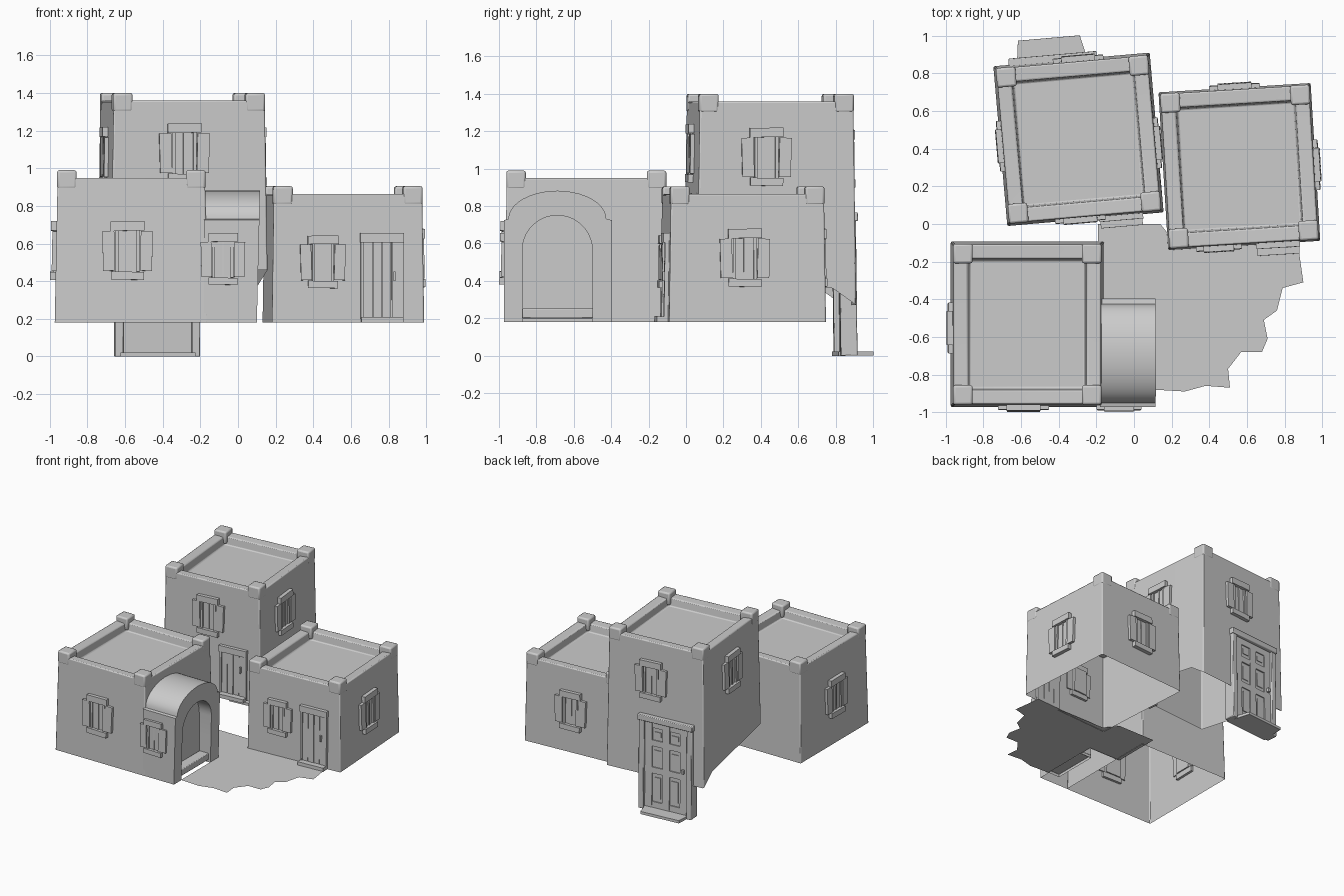
import bpy, bmesh, math
from mathutils import Matrix, Vector

cube = bpy.data.objects.get("Cube")
if cube:
    bpy.data.objects.remove(cube, do_unlink=True)

clay = bpy.data.materials.new("plain_grey")
clay.use_nodes = True
clay.diffuse_color = (0.6, 0.6, 0.6, 1)
clay.node_tree.nodes["Principled BSDF"].inputs["Base Color"].default_value = (0.6, 0.6, 0.6, 1)

GROUND = 0.18
SIDES = {"front": 0, "right": 90, "back": 180, "left": 270}


def finish(name, bm, matrix=None, bevel=0):
    bmesh.ops.recalc_face_normals(bm, faces=bm.faces)
    mesh = bpy.data.meshes.new(name)
    bm.to_mesh(mesh)
    bm.free()
    mesh.materials.append(clay)
    ob = bpy.data.objects.new(name, mesh)
    bpy.context.collection.objects.link(ob)
    if matrix:
        ob.matrix_world = matrix
    if bevel:
        mod = ob.modifiers.new("soft_edges", "BEVEL")
        mod.width, mod.segments, mod.limit_method = bevel, 2, "ANGLE"
    bpy.ops.object.select_all(action="DESELECT")
    ob.select_set(True)
    bpy.context.view_layer.objects.active = ob
    bpy.ops.object.shade_smooth_by_angle(angle=math.radians(30))
    return ob


def box(bm, x0, x1, y0, y1, z0, z1, tilt=0):
    centre = Vector((x0 + x1, y0 + y1, z0 + z1)) / 2
    m = (Matrix.Translation(centre) @ Matrix.Rotation(math.radians(tilt), 4, "Y")
         @ Matrix.Diagonal((x1 - x0, y1 - y0, z1 - z0, 1)))
    bmesh.ops.create_cube(bm, size=1, matrix=m)


def strip(bm, a, b, closed=True):
    n = len(a)
    for i in range(n if closed else n - 1):
        j = (i + 1) % n
        bm.faces.new((a[i], a[j], b[j], b[i]))


class House:
    """Open-bottomed block with sloping walls, parapet, corner posts and flat roof."""

    def __init__(self, name, cx, cy, hx, hy, angle, top, taper, foot=None):
        self.name, self.hx, self.hy, self.taper = name, hx, hy, taper
        self.matrix = Matrix.Translation((cx, cy, 0)) @ Matrix.Rotation(math.radians(angle), 4, "Z")
        foot = foot or (lambda v: GROUND)
        bend = 0.3
        bm = bmesh.new()

        def ring(inset, z):
            x, y = hx - inset, hy - inset
            pts = [(-x, -y), (x, -y), (x, bend), (x, y), (-x, y), (-x, bend)]
            return [bm.verts.new((px, py, z if z else foot(py))) for px, py in pts]

        lean = taper * (top - GROUND)
        rings = [ring(0, None), ring(lean, top), ring(lean + 0.075, top - 0.005),
                 ring(lean + 0.085, top - 0.07)]
        for a, b in zip(rings, rings[1:]):
            strip(bm, a, b)
        bm.faces.new(rings[-1])
        finish(name + "_walls", bm, self.matrix, 0.008)

        # corner posts
        bm = bmesh.new()
        for sx in (-1, 1):
            for sy in (-1, 1):
                px, py = sx * (hx - lean - 0.049), sy * (hy - lean - 0.049)
                box(bm, px - 0.052, px + 0.052, py - 0.052, py + 0.052, top - 0.06, top + 0.04)
        finish(name + "_corner_posts", bm, self.matrix, 0.012)

    def frame(self, side, u, z):
        half = self.hy if side in ("front", "back") else self.hx
        out = half - self.taper * (z - GROUND)
        return (self.matrix @ Matrix.Rotation(math.radians(SIDES[side]), 4, "Z")
                @ Matrix.Translation((u, -out, z)) @ Matrix.Rotation(-math.atan(self.taper), 4, "X"))

    def window(self, side, u, z, s=1.0):
        bm = bmesh.new()
        box(bm, -0.068, 0.068, -0.004, 0.03, -0.11, 0.11)                 # pane
        for k in (-1, 1):
            box(bm, k * 0.1 - 0.032, k * 0.1 + 0.032, -0.022, 0.01, -0.105, 0.105, k * 1.5)  # shutter
            box(bm, k * 0.055 - 0.008, k * 0.055 + 0.008, -0.015, 0.02, -0.11, 0.11)
        box(bm, -0.006, 0.006, -0.01, 0.02, -0.11, 0.11)                  # mullion
        box(bm, -0.09, 0.09, -0.03, 0.02, 0.108, 0.158, -1)               # lintel
        box(bm, -0.088, 0.088, -0.03, 0.02, -0.152, -0.11, 1)             # sill
        m = self.frame(side, u, z) @ Matrix.Diagonal((s, 1, s, 1))
        finish(f"{self.name}_{side}_window_{round(z * 100)}_{round(u * 100)}", bm, m)

    def plank_door(self, side, u, z, height):
        bm = bmesh.new()
        for i in range(4):
            x = -0.1 + i * 0.05
            box(bm, x + 0.002, x + 0.048, -0.012 - 0.003 * (i % 2), 0.02, 0.02, height - 0.05)
        for k in (-1, 1):
            box(bm, k * 0.106 - 0.008, k * 0.106 + 0.008, -0.022, 0.02, 0.02, height - 0.05)
        box(bm, -0.117, 0.117, -0.03, 0.02, height - 0.05, height)        # lintel
        box(bm, -0.112, 0.112, -0.06, 0.02, 0, 0.03)                      # step
        box(bm, 0.06, 0.07, -0.03, 0, 0.22, 0.27)                         # handle
        finish(f"{self.name}_{side}_door", bm, self.frame(side, u, z))


# --- houses ---
def tower_foot(v):
    return 0.46 - 0.1 * (v + 0.426) / 0.726 if v <= 0.3 else 0.27


left_house = House("left_house", -0.567, -0.533, 0.407, 0.44, 0, 0.95, 0.02)
right_house = House("right_house", 0.56, 0.305, 0.405, 0.42, 3.5, 0.865, 0.015)
tower = House("tower", -0.295, 0.45, 0.417, 0.426, 5, 1.36, 0.012, tower_foot)

left_house.window("front", -0.02, 0.56)
left_house.window("front", 0.487, 0.515, 0.88)
left_house.window("left", 0.02, 0.56)
right_house.window("front", -0.135, 0.5, 0.9)
right_house.window("right", -0.015, 0.52)
right_house.window("back", 0, 0.52)
tower.window("front", -0.027, 1.08)
tower.window("right", -0.056, 1.06)
tower.window("back", -0.035, 1.05)
tower.window("left", 0, 1.06)
right_house.plank_door("front", 0.18, GROUND, 0.475)
tower.plank_door("front", 0.19, 0.46, 0.41)

# --- tall panelled door at the back of the tower ---
door_frame = tower.frame("back", 0.1, 0)
bm = bmesh.new()
for k in (-1, 1):
    box(bm, k * 0.205 - 0.022, k * 0.205 + 0.022, -0.03, 0.06, 0, 0.74)
box(bm, -0.235, 0.235, -0.04, 0.06, 0.72, 0.765)
finish("tall_door_frame", bm, door_frame, 0.005)

bm = bmesh.new()
box(bm, -0.185, 0.185, -0.004, 0.03, 0.02, 0.72)
for x in (-0.15, 0, 0.15):
    box(bm, x - 0.03, x + 0.03, -0.014, 0, 0.02, 0.72)
for z in (0.05, 0.33, 0.55, 0.7):
    box(bm, -0.183, 0.183, -0.013, 0, z - 0.03, z + 0.02)
for x in (-0.075, 0.075):
    for z0, z1 in ((0.1, 0.27), (0.38, 0.49), (0.6, 0.64)):
        box(bm, x - 0.028, x + 0.028, -0.01, 0, z0, z1)
box(bm, 0.14, 0.16, -0.035, 0, 0.36, 0.39)
finish("tall_door_leaf", bm, door_frame)

bm = bmesh.new()
slab = bm.faces.new([bm.verts.new((x, y, 0)) for x, y in
                     ((-0.2, 0.07), (0.2, 0.07), (0.175, -0.122), (-0.155, -0.122))])
top = bmesh.ops.extrude_face_region(bm, geom=[slab])["geom"]
bmesh.ops.translate(bm, vec=(0, 0, 0.022),
                    verts=[g for g in top if isinstance(g, bmesh.types.BMVert)])
finish("tall_door_step", bm, door_frame)


# --- arched porch on the left house ---
def arch(y0, y1, side_top, cy, spring, ry, rz):
    arc = [(cy - ry * math.cos(math.pi * i / 20), spring + rz * math.sin(math.pi * i / 20))
           for i in range(21)]
    return [(y0, GROUND), (y0, side_top)] + arc + [(y1, side_top), (y1, GROUND)]


def porch_row(bm, pts, x, lean):
    return [bm.verts.new((x + lean * (z - GROUND), y, z)) for y, z in pts]


outer = arch(-0.972, -0.395, 0.725, -0.688, 0.73, 0.262, 0.152)
inner = arch(-0.875, -0.5, 0.4, -0.688, 0.565, 0.187, 0.185)
bm = bmesh.new()
rows = [porch_row(bm, outer, -0.18, 0), porch_row(bm, outer, 0.1, 0.025),
        porch_row(bm, inner, 0.1, 0.025), porch_row(bm, inner, 0.0, 0)]
for a, b in zip(rows, rows[1:]):
    strip(bm, a, b, closed=False)
bm.faces.new(rows[-1])
finish("arched_porch", bm)

bm = bmesh.new()
box(bm, 0, 0.085, -0.875, -0.497, 0.2, 0.252)
finish("porch_ledge", bm, bevel=0.005)

# --- ragged paved yard ---
yard = [(-0.19, 0), (0.14, 0), (0.22, -0.1), (0.87, -0.1), (0.9, -0.31), (0.79, -0.34), (0.76, -0.46),
        (0.69, -0.51), (0.71, -0.61), (0.68, -0.68), (0.57, -0.68), (0.5, -0.77), (0.51, -0.87),
        (0.38, -0.86), (0.27, -0.89), (0.1, -0.88), (0.1, -0.4), (-0.19, -0.4)]
bm = bmesh.new()
bm.faces.new([bm.verts.new((x, y, GROUND + 0.004)) for x, y in yard])
finish("yard", bm)
